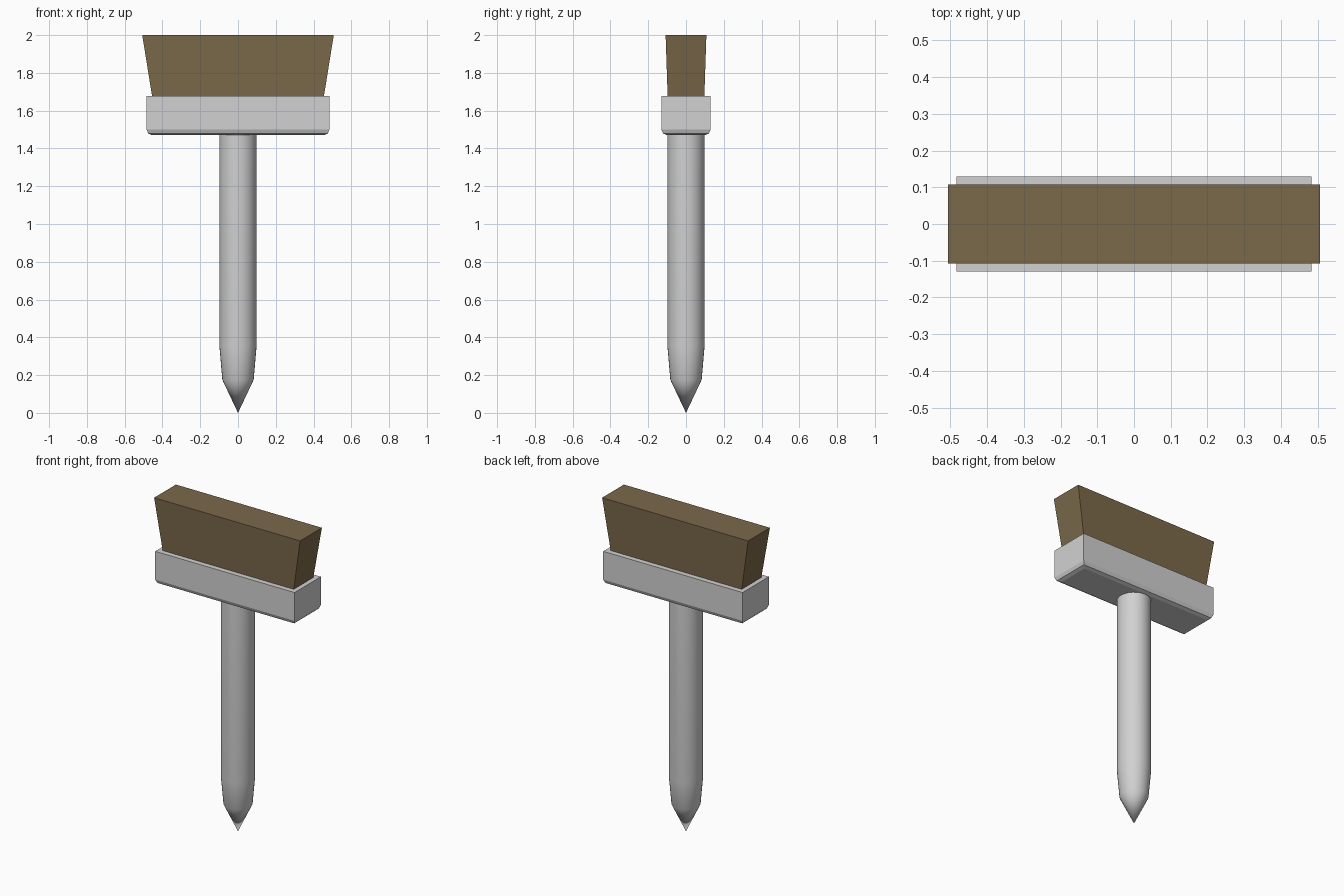
import bpy, bmesh, math

if "Cube" in bpy.data.objects:
    bpy.data.objects.remove(bpy.data.objects["Cube"])


def material(name, rgb):
    m = bpy.data.materials.new(name)
    m.diffuse_color = (*rgb, 1)
    m.use_nodes = True
    m.node_tree.nodes["Principled BSDF"].inputs["Base Color"].default_value = m.diffuse_color
    return m


def add_object(name, bm, mat):
    bmesh.ops.recalc_face_normals(bm, faces=bm.faces[:])
    me = bpy.data.meshes.new(name)
    bm.to_mesh(me)
    bm.free()
    me.materials.append(mat)
    ob = bpy.data.objects.new(name, me)
    bpy.context.collection.objects.link(ob)
    return ob


def tapered_box(z0, hx0, hy0, z1, hx1, hy1):
    bm = bmesh.new()
    bmesh.ops.create_cube(bm, size=2)
    for v in bm.verts:
        top = v.co.z > 0
        v.co.x *= hx1 if top else hx0
        v.co.y *= hy1 if top else hy0
        v.co.z = z1 if top else z0
    return bm


grey = material("light_grey", (0.64, 0.64, 0.64))
brown = material("bristle_brown", (0.198, 0.143, 0.07))

# bristle block, widening upward
add_object("bristles", tapered_box(1.64, 0.449, 0.096, 2.0, 0.507, 0.108), brown)

# head block with rounded bottom edges
bm = tapered_box(1.47, 0.484, 0.13, 1.678, 0.484, 0.13)
bottom = [e for e in bm.edges if all(v.co.z < 1.5 for v in e.verts)]
bmesh.ops.bevel(bm, geom=bottom, offset=0.03, segments=2, profile=0.5, affect='EDGES')
add_object("head", bm, grey)

# round handle with a pointed tip, spun from a profile
profile = [(0, 0), (0.083, 0.175), (0.098, 0.35), (0.098, 1.48), (0, 1.48)]
bm = bmesh.new()
vs = [bm.verts.new((r, 0, z)) for r, z in profile]
edges = [bm.edges.new(p) for p in zip(vs, vs[1:])]
bmesh.ops.spin(bm, geom=vs + edges, cent=(0, 0, 0), axis=(0, 0, 1),
               angle=math.tau, steps=32, use_duplicate=False)
bmesh.ops.remove_doubles(bm, verts=bm.verts[:], dist=0.0005)
handle = add_object("handle", bm, grey)
bpy.context.view_layer.objects.active = handle
handle.select_set(True)
bpy.ops.object.shade_smooth_by_angle(angle=math.radians(40))
